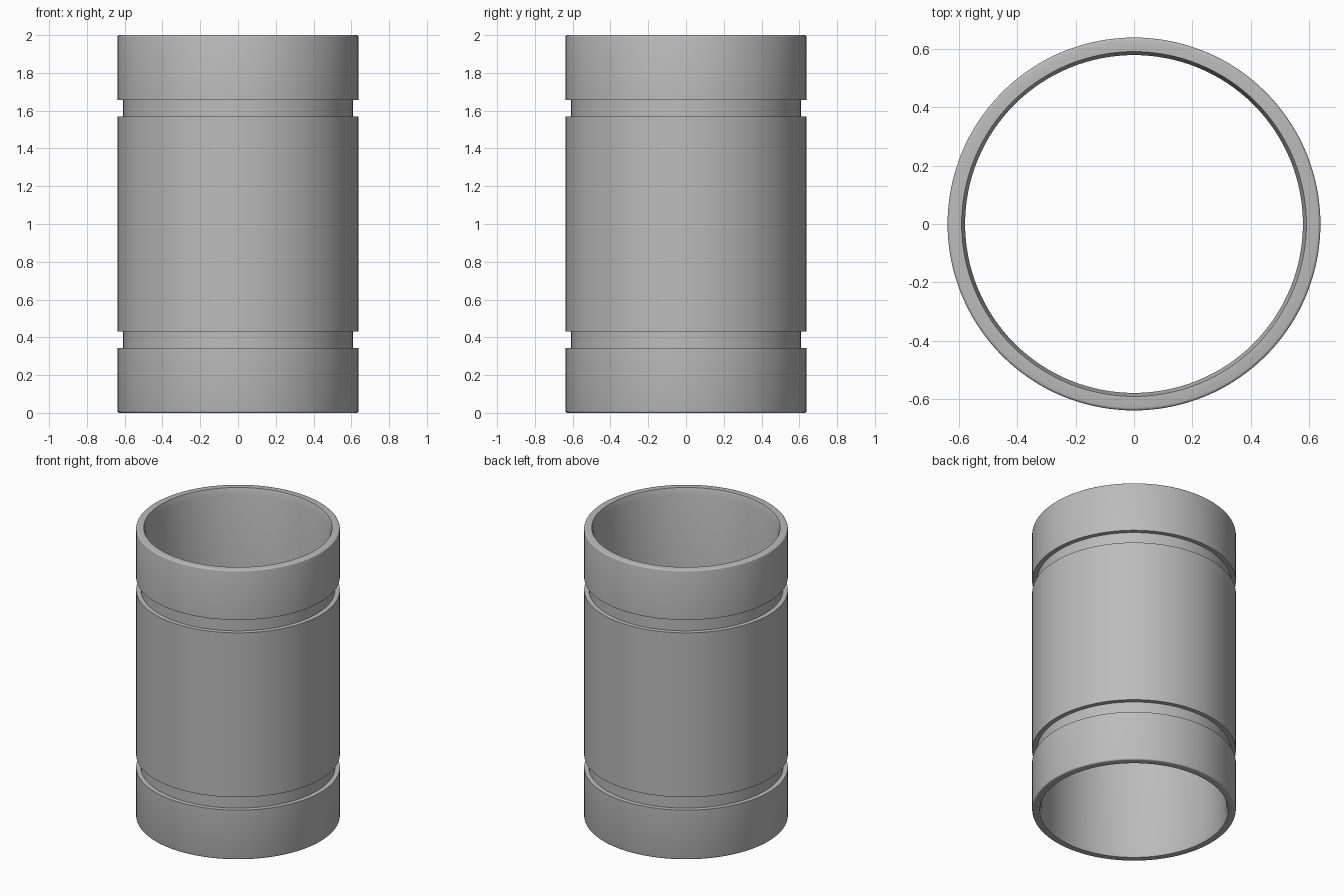
import bpy
import bmesh
from math import cos, sin, pi, radians

cube = bpy.data.objects.get("Cube")
if cube:
    bpy.data.objects.remove(cube, do_unlink=True)

OUTER, GROOVE, BORE, MOUTH = 0.638, 0.608, 0.578, 0.59
HEIGHT, EDGE, LEAD_IN, SIDES = 2.0, 0.01, 0.04, 128

# Plain grey metal
grey = bpy.data.materials.new("grey_metal")
grey.use_nodes = True
colour = (0.5, 0.5, 0.5, 1)
grey.diffuse_color = colour
grey.node_tree.nodes["Principled BSDF"].inputs["Base Color"].default_value = colour

# Lower half of the wall section, from the bore to the middle of the outside
half = [(BORE, LEAD_IN), (MOUTH, 0), (OUTER - EDGE, 0)]
for i in range(1, 4):  # rounded outer rim
    a = pi / 2 * i / 3
    half.append((OUTER - EDGE + EDGE * sin(a), EDGE - EDGE * cos(a)))
half += [(OUTER, 0.343), (GROOVE, 0.343), (GROOVE, 0.432), (OUTER, 0.432)]

# Mirror the section and spin it into a sleeve
section = half + [(r, HEIGHT - z) for r, z in reversed(half)]
bm = bmesh.new()
rings = []
for r, z in section:
    rings.append([bm.verts.new((r * cos(2 * pi * i / SIDES), r * sin(2 * pi * i / SIDES), z))
                  for i in range(SIDES)])
for low, high in zip(rings, rings[1:] + rings[:1]):
    for i in range(SIDES):
        j = (i + 1) % SIDES
        bm.faces.new((low[i], low[j], high[j], high[i]))
bmesh.ops.recalc_face_normals(bm, faces=bm.faces)

mesh = bpy.data.meshes.new("grooved_sleeve")
bm.to_mesh(mesh)
bm.free()
mesh.materials.append(grey)
sleeve = bpy.data.objects.new("grooved_sleeve", mesh)
bpy.context.collection.objects.link(sleeve)

# Smooth walls with crisp groove edges
bpy.ops.object.select_all(action="DESELECT")
sleeve.select_set(True)
bpy.context.view_layer.objects.active = sleeve
bpy.ops.object.shade_smooth_by_angle(angle=radians(35))
